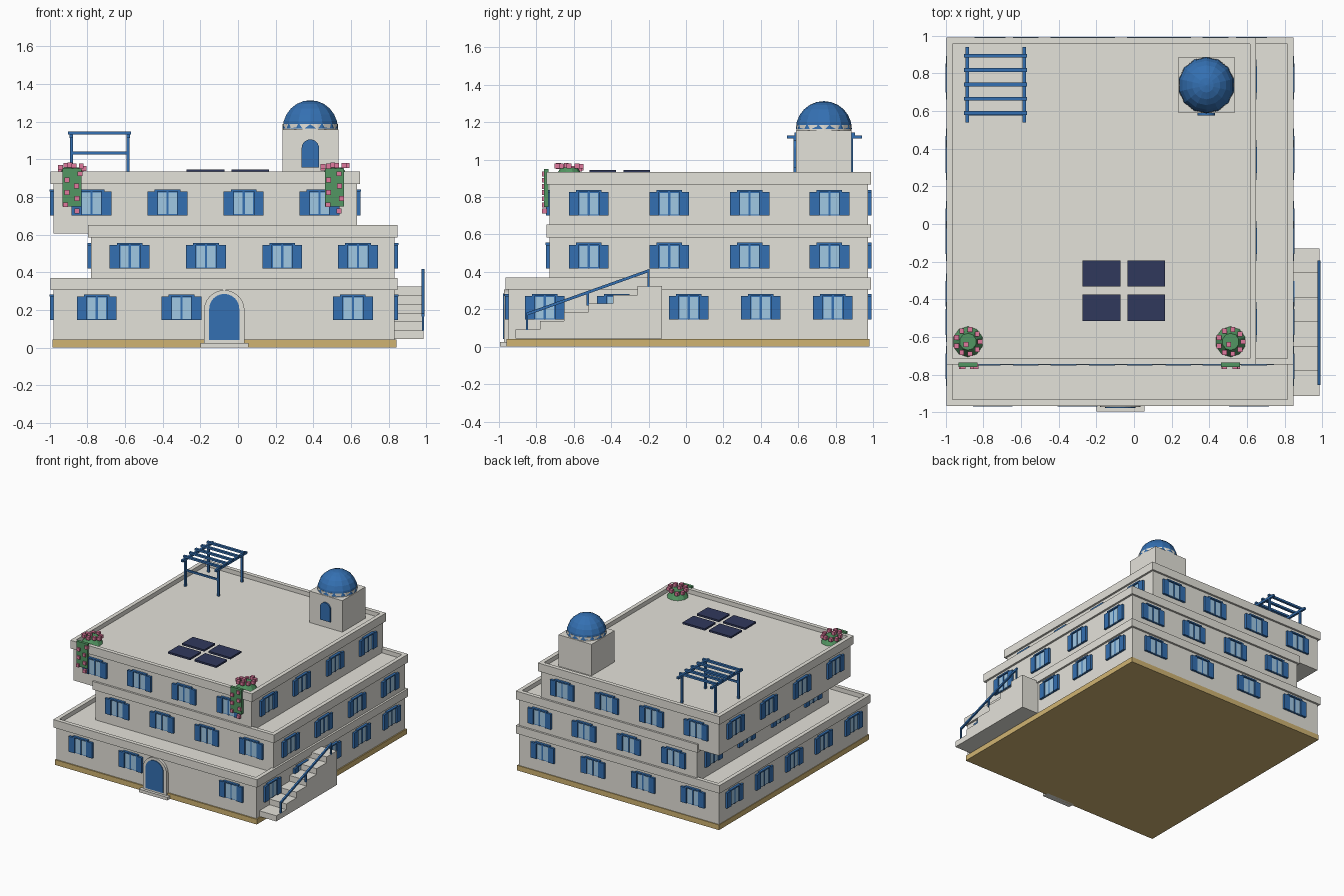
import bpy, bmesh, math, random
from mathutils import Matrix, Vector

if "Cube" in bpy.data.objects:
    bpy.data.objects.remove(bpy.data.objects["Cube"])

random.seed(4)


def material(name, srgb):
    m = bpy.data.materials.new(name)
    lin = [((c / 255 + 0.055) / 1.055) ** 2.4 for c in srgb]
    m.diffuse_color = (*lin, 1)
    m.use_nodes = True
    m.node_tree.nodes["Principled BSDF"].inputs["Base Color"].default_value = m.diffuse_color
    return m


WHITE = material("plaster_white", (228, 226, 218))
TAN = material("plinth_tan", (208, 180, 114))
BLUE = material("painted_blue", (52, 112, 178))
GLASS = material("window_glass", (160, 200, 228))
GREEN = material("leaf_green", (82, 150, 98))
PINK = material("blossom_pink", (224, 122, 158))
NAVY = material("solar_navy", (48, 56, 92))


def finish(name, bm, mat):
    bmesh.ops.recalc_face_normals(bm, faces=bm.faces)
    me = bpy.data.meshes.new(name)
    bm.to_mesh(me)
    bm.free()
    me.materials.append(mat)
    ob = bpy.data.objects.new(name, me)
    bpy.context.collection.objects.link(ob)
    return ob


def add_box(bm, lo, hi, frame=Matrix()):
    lo, hi = Vector(lo), Vector(hi)
    m = Matrix.Translation((lo + hi) / 2) @ Matrix.Diagonal((*(hi - lo), 1))
    bmesh.ops.create_cube(bm, size=1, matrix=frame @ m)


def boxes(name, mat, items, frames=(Matrix(),)):
    bm = bmesh.new()
    for f in frames:
        for lo, hi in items:
            add_box(bm, lo, hi, f)
    return finish(name, bm, mat)


def prism(name, mat, pts, direction, to3d):
    """Extrude a closed 2D outline."""
    bm = bmesh.new()
    face = bm.faces.new([bm.verts.new(to3d(*p)) for p in pts])
    ext = bmesh.ops.extrude_face_region(bm, geom=[face])
    vs = [v for v in ext["geom"] if isinstance(v, bmesh.types.BMVert)]
    bmesh.ops.translate(bm, verts=vs, vec=direction)
    return finish(name, bm, mat)


def arch(cx, half, z0, top, n=12):
    """Outline of a round-headed opening."""
    arc = [(cx + half * math.cos(math.pi * i / n), top - half + half * math.sin(math.pi * i / n))
           for i in range(n + 1)]
    return [(cx - half, z0), (cx + half, z0)] + arc


def parapet(name, x0, x1, y0, y1, z0, z1, t=0.033):
    boxes(name, WHITE, [((x0, y0, z0), (x1, y0 + t, z1)), ((x0, y1 - t, z0), (x1, y1, z1)),
                        ((x0, y0 + t, z0), (x0 + t, y1 - t, z1)),
                        ((x1 - t, y0 + t, z0), (x1, y1 - t, z1))])


def windows(name, x0, x1, y0, y1, z, front, back, sides):
    frames = []
    for pts, rot, at in ((front, 0, lambda p: (p, y0, z)), (back, 180, lambda p: (p, y1, z)),
                         (sides, 90, lambda p: (x1, p, z)), (sides, -90, lambda p: (x0, p, z))):
        frames += [Matrix.Translation(at(p)) @ Matrix.Rotation(math.radians(rot), 4, "Z") for p in pts]
    h = 0.063
    boxes(name + "_shutters", BLUE, [((s * 0.08 - 0.026, -0.018, -h), (s * 0.08 + 0.026, 0.005, h))
                                     for s in (-1, 1)], frames)
    boxes(name + "_frames", BLUE, [((-0.055, -0.008, -h), (0.055, 0.005, h)),
                                   ((-0.068, -0.02, h), (0.068, 0.005, h + 0.011)),
                                   ((-0.005, -0.014, -h), (0.005, 0, h))], frames)
    boxes(name + "_glass", GLASS, [((s * 0.028 - 0.022, -0.011, -h + 0.006),
                                    (s * 0.028 + 0.022, 0, h - 0.006)) for s in (-1, 1)], frames)


# Stacked floors: walls, roof terrace, parapet and windows
boxes("plinth", TAN, [((-0.985, -0.96, 0), (0.842, 0.98, 0.042))])
sides_low = [-0.755, -0.37, 0.015, 0.4, 0.785]
sides_up = [-0.52, -0.09, 0.34, 0.767]
floors = [
    ("ground_floor", -0.98, 0.832, -0.95, 0.973, 0.04, 0.305, 0.37, 0.208,
     [-0.75, -0.3, 0.61], [-0.75, -0.3, 0.155, 0.61], sides_low),
    ("middle_floor", -0.78, 0.832, -0.73, 0.973, 0.3, 0.585, 0.652, 0.482,
     [-0.575, -0.17, 0.235, 0.637], None, sides_up),
    ("top_floor", -0.98, 0.632, -0.73, 0.973, 0.605, 0.868, 0.935, 0.765,
     [-0.778, -0.374, 0.03, 0.433], None, sides_up),
]
for name, x0, x1, y0, y1, z0, zp, z1, zw, front, back, sides in floors:
    boxes(name + "_walls", WHITE, [((x0, y0, z0), (x1, y1, z1 - 0.035))])
    parapet(name + "_parapet", x0 - 0.016, x1 + 0.016, y0 - 0.016, y1 + 0.016, zp, z1)
    windows(name + "_window", x0, x1, y0, y1, zw, front, back or front, sides)

# Front entrance: surround, door, doorstep
along_y = lambda y: (lambda x, z: (x, y, z))
prism("door_surround", WHITE, arch(-0.073, 0.108, 0.02, 0.305), (0, 0.04, 0), along_y(-0.972))
prism("front_door", BLUE, arch(-0.073, 0.08, 0.04, 0.285), (0, 0.03, 0), along_y(-0.978))
boxes("doorstep", WHITE, [((-0.2, -0.995, 0), (0.057, -0.94, 0.025))])

# Side staircase and handrail
rise, tread, ys, zs = 0.0465, 0.1305, -0.912, 0.045
outline = [(ys, zs)]
for i in range(6):
    outline += [(ys + i * tread, zs + (i + 1) * rise), (ys + (i + 1) * tread, zs + (i + 1) * rise)]
outline.append((ys + 6 * tread, zs))
prism("side_stairs", WHITE, outline, (0.165, 0, 0), lambda y, z: (0.82, y, z))
rail = [(-0.85, 0.09, 0.178), (-0.525, 0.22, 0.295), (-0.2, 0.32, 0.41)]
boxes("stair_rail_posts", BLUE, [((0.976, y - 0.006, a), (0.988, y + 0.006, b)) for y, a, b in rail])
prism("stair_handrail", BLUE, [(-0.855, 0.165), (-0.195, 0.4), (-0.195, 0.416), (-0.855, 0.181)],
      (0.014, 0, 0), lambda y, z: (0.975, y, z))

# Roof tower with dome
boxes("tower", WHITE, [((0.235, 0.588, 0.89), (0.533, 0.886, 1.157))])
bm = bmesh.new()
bmesh.ops.create_cone(bm, cap_ends=True, segments=24, radius1=0.147, radius2=0.147, depth=0.032,
                      matrix=Matrix.Translation((0.384, 0.737, 1.17)))
finish("dome_drum", bm, WHITE)
bm = bmesh.new()
bmesh.ops.create_uvsphere(bm, u_segments=14, v_segments=12, radius=0.15)
bmesh.ops.bisect_plane(bm, geom=bm.verts[:] + bm.edges[:] + bm.faces[:], plane_co=(0, 0, 0),
                       plane_no=(0, 0, -1), clear_outer=True)
bmesh.ops.translate(bm, verts=bm.verts, vec=(0.384, 0.737, 1.163))
finish("dome", bm, BLUE)
prism("tower_door", BLUE, arch(0.384, 0.046, 0.957, 1.105), (0, 0.02, 0), along_y(0.576))

# Pergola
px, py = (-0.885, -0.583), (0.583, 0.885)
parts = [((x - 0.008, y - 0.008, 0.89), (x + 0.008, y + 0.008, 1.12)) for x in px for y in py]
parts += [((x - 0.009, 0.54, 1.112), (x + 0.009, 0.94, 1.13)) for x in px]
parts += [((-0.903, y - 0.01, 1.13), (-0.567, y + 0.01, 1.146))
          for y in (0.59, 0.665, 0.74, 0.817, 0.893)]
parts.append(((px[0], py[0] - 0.006, 1.025), (px[1], py[0] + 0.006, 1.04)))
boxes("pergola", BLUE, parts)

# Solar panels
boxes("solar_panels", NAVY, [((x - 0.1, y - 0.07, 0.93), (x + 0.1, y + 0.07, 0.945))
                             for x in (-0.173, 0.065) for y in (-0.263, -0.445)])

# Flower bushes with trailing vines over the parapet
for side, cx in (("left", -0.882), ("right", 0.513)):
    bm = bmesh.new()
    bmesh.ops.create_cone(bm, cap_ends=True, segments=10, radius1=0.083, radius2=0.045, depth=0.06,
                          matrix=Matrix.Translation((cx, -0.625, 0.927)))
    finish(side + "_bush", bm, GREEN)
    boxes(side + "_vine", GREEN, [((cx - 0.05, -0.758, 0.748), (cx + 0.05, -0.735, 0.95))])
    spots = [(cx + 0.065 * math.cos(a), -0.625 + 0.065 * math.sin(a), 0.945 + random.uniform(0, 0.025))
             for a in (i * math.tau / 9 for i in range(9))]
    spots += [(cx - 0.01, -0.64, 0.97)]
    spots += [(cx + 0.044 * (-1) ** i * random.uniform(0.5, 1), -0.757, 0.725 + 0.033 * i)
              for i in range(7)]
    boxes(side + "_blossoms", PINK, [((-0.013,) * 3, (0.013,) * 3)],
          [Matrix.Translation(s) for s in spots])
